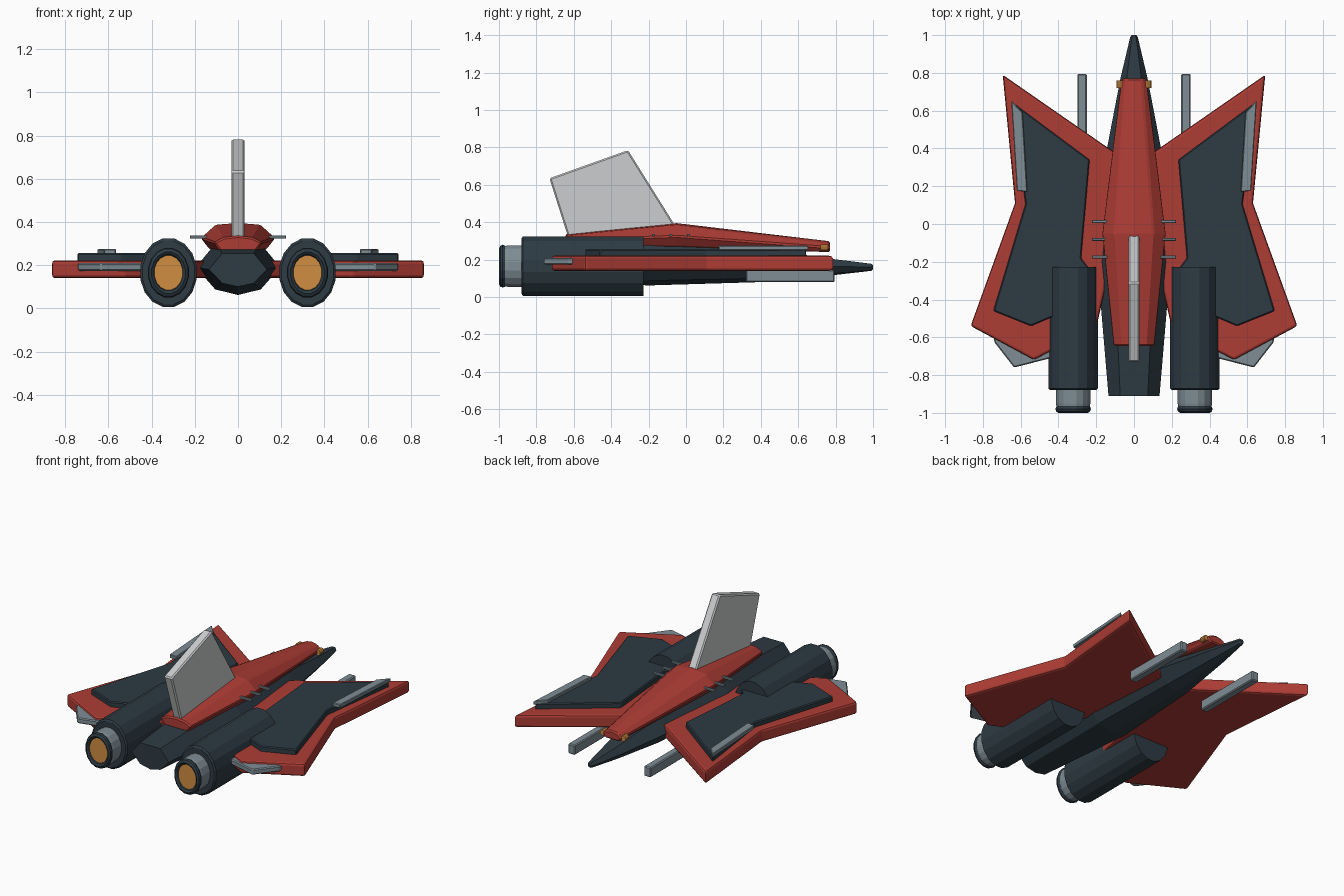
import bpy, bmesh, math
from mathutils import Matrix

cube = bpy.data.objects.get("Cube")
if cube:
    bpy.data.objects.remove(cube, do_unlink=True)


def material(name, rgb):
    m = bpy.data.materials.new(name)
    m.use_nodes = True
    m.diffuse_color = (*rgb, 1)
    m.node_tree.nodes["Principled BSDF"].inputs["Base Color"].default_value = (*rgb, 1)
    return m


RED = material("hull red", (0.42, 0.045, 0.035))
DARK = material("dark slate", (0.026, 0.043, 0.056))
GREY = material("steel grey", (0.21, 0.27, 0.30))
PALE = material("pale grey", (0.60, 0.61, 0.62))
ORANGE = material("orange glow", (0.63, 0.27, 0.055))


def finish(name, bm, mat, bevel=0.0, mirror=False, segments=1):
    bmesh.ops.recalc_face_normals(bm, faces=bm.faces)
    mesh = bpy.data.meshes.new(name)
    bm.to_mesh(mesh)
    bm.free()
    mesh.materials.append(mat)
    ob = bpy.data.objects.new(name, mesh)
    bpy.context.collection.objects.link(ob)
    if bevel:
        mod = ob.modifiers.new("Bevel", "BEVEL")
        mod.width, mod.segments = bevel, segments
        mod.limit_method, mod.angle_limit = "ANGLE", math.radians(35)
    if mirror:
        ob.modifiers.new("Mirror", "MIRROR").use_mirror_merge = False
    return ob


def loft(name, rings, mat, **kw):
    """Skin a list of equal-length point rings and cap both ends."""
    bm = bmesh.new()
    loops = [[bm.verts.new(p) for p in ring] for ring in rings]
    n = len(loops[0])
    for a, b in zip(loops, loops[1:]):
        for i in range(n):
            j = (i + 1) % n
            bm.faces.new((a[i], a[j], b[j], b[i]))
    bm.faces.new(loops[0])
    bm.faces.new(loops[-1])
    return finish(name, bm, mat, **kw)


def plate(name, outline, z0, z1, mat, **kw):
    return loft(name, [[(x, y, z) for x, y in outline] for z in (z0, z1)], mat, **kw)


def box(name, lo, hi, mat, **kw):
    (x0, y0, z0), (x1, y1, z1) = lo, hi
    return plate(name, [(x0, y0), (x1, y0), (x1, y1), (x0, y1)], z0, z1, mat, **kw)


def tube(name, profile, mat, **kw):
    """Oval lathe along y at the engine axis; profile is (y, radius)."""
    rings = []
    for y, r in profile:
        ring = []
        for i in range(16):
            a = math.tau * (i + 0.5) / 16
            ring.append((0.322 + 0.82 * r * math.cos(a), y, 0.165 + r * math.sin(a)))
        rings.append(ring)
    return loft(name, rings, mat, **kw)


# Fuselage: faceted body tapering to the nose
def body_ring(y, w, low, mid, top):
    k = 0.54 * w
    lift = low + 0.2 * (mid - low)
    return [(0, y, low), (k, y, lift), (w, y, mid), (k, y, top),
            (-k, y, top), (-w, y, mid), (-k, y, lift)]


loft("fuselage", [body_ring(*s) for s in (
    (-0.91, 0.135, 0.10, 0.18, 0.255),
    (-0.20, 0.195, 0.062, 0.19, 0.30),
    (0.40, 0.143, 0.08, 0.18, 0.26),
    (0.77, 0.072, 0.115, 0.165, 0.205),
    (0.99, 0.020, 0.14, 0.16, 0.178),
    (1.00, 0.012, 0.147, 0.16, 0.17))], DARK)


# Red dorsal spine
def spine_ring(y, w, low, mid, top):
    return [(0.75 * w, y, low), (w, y, mid), (0.6 * w, y, top - 0.008), (0, y, top),
            (-0.6 * w, y, top - 0.008), (-w, y, mid), (-0.75 * w, y, low)]


loft("dorsal_spine", [spine_ring(*s) for s in (
    (-0.645, 0.112, 0.265, 0.305, 0.336),
    (-0.05, 0.172, 0.27, 0.325, 0.395),
    (0.77, 0.070, 0.24, 0.265, 0.298))], RED, bevel=0.008)

# Tail fin
fin = [(-0.73, 0.635), (-0.31, 0.785), (-0.06, 0.385), (-0.10, 0.33), (-0.63, 0.32)]
loft("tail_fin", [[(x, y, z) for y, z in fin] for x in (-0.03, 0.03)], PALE, bevel=0.008)

# Wings, dark top panels, and grey trim
plate("wing", [(0.10, 0.38), (0.14, 0.405), (0.695, 0.79), (0.63, 0.11), (0.865, -0.54),
               (0.53, -0.72), (0.20, -0.55), (0.12, -0.2)],
      0.14, 0.222, RED, bevel=0.014, segments=2, mirror=True)
plate("wing_panel", [(0.235, 0.34), (0.645, 0.645), (0.575, 0.105), (0.745, -0.46),
                     (0.545, -0.54), (0.31, -0.44), (0.235, -0.24), (0.28, -0.18)],
      0.21, 0.256, DARK, bevel=0.006, mirror=True)
plate("wing_strip", [(0.59, 0.59), (0.65, 0.655), (0.62, 0.175), (0.565, 0.17)],
      0.25, 0.275, GREY, bevel=0.004, mirror=True)
plate("rear_flap", [(0.45, -0.60), (0.74, -0.60), (0.74, -0.625), (0.635, -0.76), (0.44, -0.71)],
      0.174, 0.21, GREY, bevel=0.006, mirror=True)

# Guns under the wings
box("wing_gun", (0.25, 0.32, 0.08), (0.30, 0.795, 0.145), GREY, bevel=0.006, mirror=True)

# Engines: casing, nozzle, rounded rim and glowing disc
tube("engine_casing", [(-0.88, 0.15), (-0.872, 0.162), (-0.228, 0.162)], DARK, mirror=True)
tube("engine_nozzle", [(-0.97, 0.11), (-0.95, 0.113), (-0.87, 0.113)], GREY, mirror=True)
tube("nozzle_rim", [(-0.978, 0.08), (-0.992, 0.085), (-1.0, 0.097), (-0.992, 0.112),
                    (-0.98, 0.117), (-0.968, 0.112), (-0.96, 0.10)], DARK, mirror=True)
tube("engine_glow", [(-0.984, 0.081), (-0.976, 0.081)], ORANGE, mirror=True)

# Side rods on the spine
for i in range(3):
    y = 0.013 - 0.094 * i
    box(f"spine_rod_{i + 1}", (0.14, y - 0.008, 0.323), (0.223, y + 0.008, 0.338),
        GREY, bevel=0.003, mirror=True)

# Orange nose lights
bm = bmesh.new()
bmesh.ops.create_cone(bm, cap_ends=True, segments=10, radius1=0.018, radius2=0.018, depth=0.04,
                      matrix=Matrix.Translation((0.075, 0.74, 0.263)) @ Matrix.Rotation(math.pi / 2, 4, "X"))
finish("nose_light", bm, ORANGE, mirror=True)
